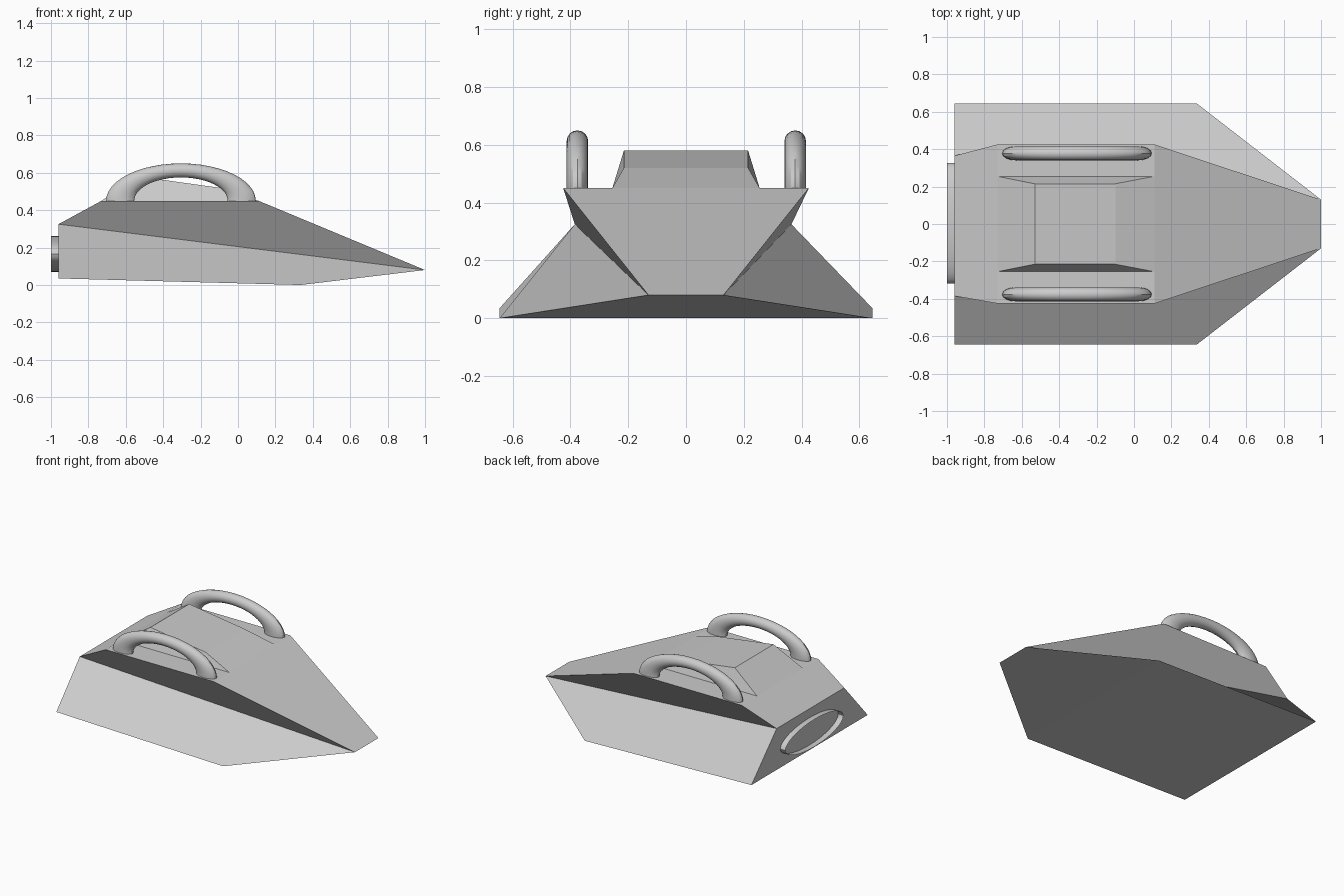
import bpy, bmesh, math
from mathutils import Matrix

if "Cube" in bpy.data.objects:
    bpy.data.objects.remove(bpy.data.objects["Cube"])


def mesh_object(name, verts, faces):
    me = bpy.data.meshes.new(name)
    me.from_pydata(verts, [], faces)
    ob = bpy.data.objects.new(name, me)
    bpy.context.collection.objects.link(ob)
    return ob


# Hull: six points per side, back to nose
def side(s, rear_y):
    return [(-0.96, s * rear_y, 0.325),    # 0 rear upper
            (-0.96, s * 0.645, 0.035),     # 1 rear lower
            (0.335, s * 0.645, 0.0),       # 2 front lower
            (1.0, s * 0.13, 0.08),         # 3 nose
            (0.11, s * 0.425, 0.45),       # 4 deck front
            (-0.73, s * 0.425, 0.45)]      # 5 deck rear


hull_faces = [
    (0, 1, 2, 3), (0, 3, 4, 5),            # -y flank and overhang
    (7, 6, 9, 8), (6, 11, 10, 9),          # +y flank and overhang
    (0, 6, 7, 1), (0, 5, 11, 6),           # stern and rear slope
    (5, 4, 10, 11), (4, 3, 9, 10),         # deck and nose plate
    (1, 7, 8, 2), (2, 8, 9, 3)]            # underside
mesh_object("hull", side(-1, 0.385) + side(1, 0.365), hull_faces)

# Raised roof on the deck
roof_side = [(-0.73, 0.255, 0.45), (-0.53, 0.215, 0.58),
             (-0.10, 0.215, 0.52), (0.11, 0.255, 0.45)]
roof = [(x, s * y, z) for s in (-1, 1) for x, y, z in roof_side]
mesh_object("cabin_roof", roof,
            [(0, 3, 2, 1), (4, 5, 6, 7), (0, 1, 5, 4),
             (1, 2, 6, 5), (2, 3, 7, 6)])


# Arched rails: upper half of a stretched torus
def rail(name, y):
    bpy.ops.mesh.primitive_torus_add(major_segments=48, minor_segments=16,
                                     major_radius=0.1625, minor_radius=0.0375)
    ob = bpy.context.object
    ob.name = name
    bm = bmesh.new()
    bm.from_mesh(ob.data)
    bm.transform(Matrix.Translation((-0.305, y, 0.45))
                 @ Matrix.Diagonal((2, 1, 1, 1))
                 @ Matrix.Rotation(math.pi / 2, 4, 'X'))
    bmesh.ops.bisect_plane(bm, geom=bm.verts[:] + bm.edges[:] + bm.faces[:],
                           plane_co=(0, 0, 0.449), plane_no=(0, 0, 1),
                           clear_inner=True)
    bm.to_mesh(ob.data)
    bm.free()
    bpy.ops.object.shade_smooth_by_angle()


rail("left_rail", 0.378)
rail("right_rail", -0.376)

# Oval exhaust rim on the stern, open at both ends
bpy.ops.mesh.primitive_cylinder_add(vertices=32, radius=1, depth=0.05,
                                    end_fill_type='NOTHING')
rim = bpy.context.object
rim.name = "exhaust_rim"
rim.data.transform(Matrix.Translation((-0.975, 0.003, 0.166))
                   @ Matrix.Diagonal((1, 0.322, 0.096, 1))
                   @ Matrix.Rotation(math.pi / 2, 4, 'Y'))
bpy.ops.object.shade_smooth_by_angle()
